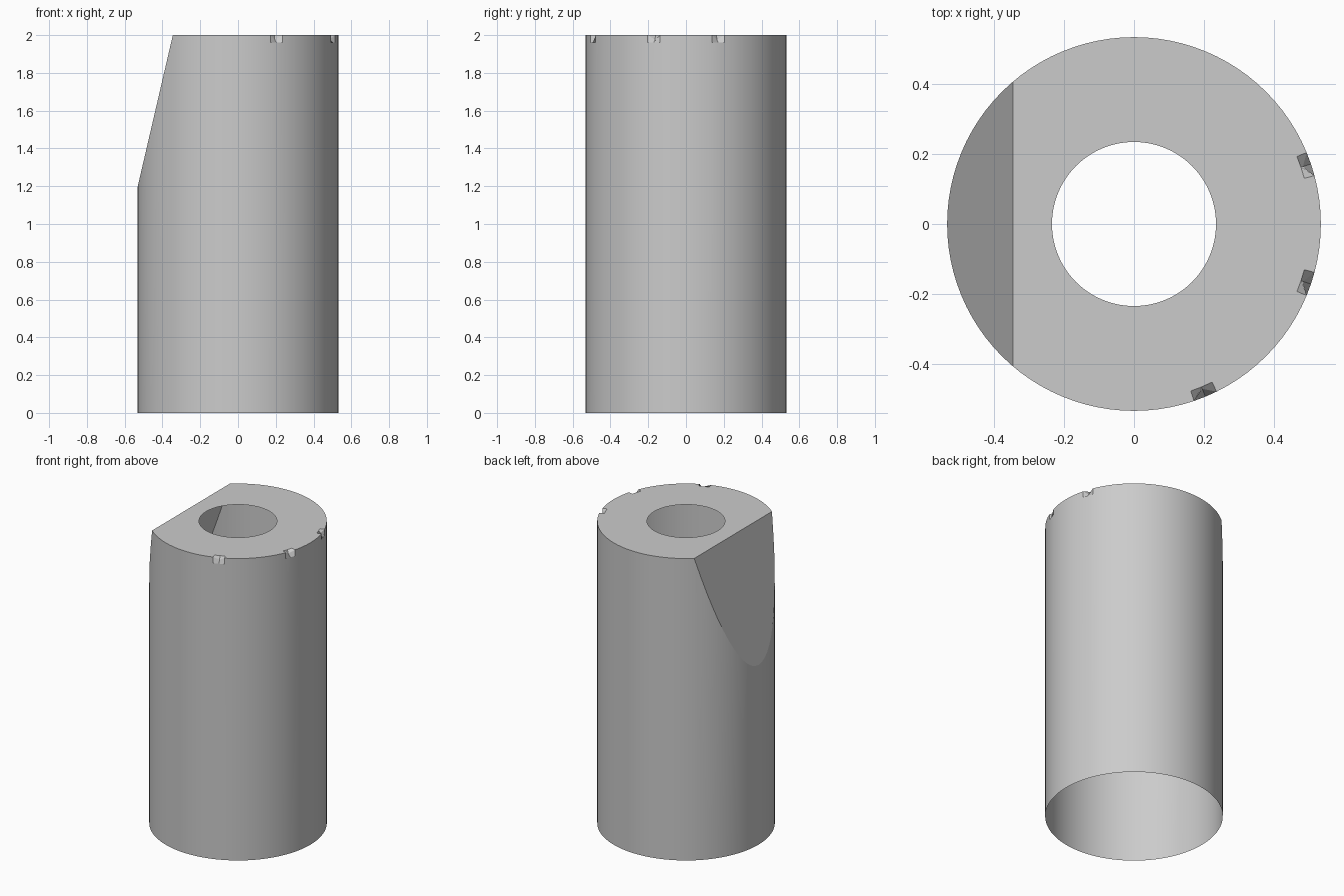
import bpy, bmesh, math
from mathutils import Vector

if "Cube" in bpy.data.objects:
    bpy.data.objects.remove(bpy.data.objects["Cube"])

R, HOLE, H, N = 0.533, 0.234, 2.0, 96

mat = bpy.data.materials.new("plain grey")
mat.diffuse_color = (0.6, 0.6, 0.6, 1)
mat.use_nodes = True
mat.node_tree.nodes["Principled BSDF"].inputs["Base Color"].default_value = mat.diffuse_color

# Thin open-bottomed sleeve: wall, rim and top ring from one turned profile
profile = [(R, 0), (R, H - 0.04), (R, H), (R - 0.03, H), (HOLE, H)]
bm = bmesh.new()
rings = [[bm.verts.new((r * math.cos(2 * math.pi * i / N),
                        r * math.sin(2 * math.pi * i / N), z))
          for i in range(N)] for r, z in profile]
for a, b in zip(rings, rings[1:]):
    for i in range(N):
        j = (i + 1) % N
        bm.faces.new((a[i], a[j], b[j], b[i]))

# Small chips in the top rim
for angle in (18.5, -20.5, -69):
    v = rings[2][round(angle / 360 * N) % N]
    inward = -Vector((v.co.x, v.co.y, 0)).normalized()
    v.co += inward * 0.024 + Vector((0, 0, -0.024))

# Slanted flat cut on the left side, closed with one face
top, low = Vector((-0.345, 0, H)), Vector((-R, 0, 1.19))
slope = (top - low).normalized()
normal = Vector((-slope.z, 0, slope.x))
cut = bmesh.ops.bisect_plane(bm, geom=bm.verts[:] + bm.edges[:] + bm.faces[:],
                             dist=1e-5, plane_co=top, plane_no=normal,
                             clear_outer=True)
edges = [e for e in cut["geom_cut"]
         if isinstance(e, bmesh.types.BMEdge) and e.is_boundary]
bmesh.ops.edgeloop_fill(bm, edges=edges)
bmesh.ops.recalc_face_normals(bm, faces=bm.faces[:])
if max(bm.faces, key=lambda f: f.calc_center_median().x).normal.x < 0:
    bmesh.ops.reverse_faces(bm, faces=bm.faces[:])

mesh = bpy.data.meshes.new("sleeve")
bm.to_mesh(mesh)
bm.free()
mesh.materials.append(mat)
sleeve = bpy.data.objects.new("sleeve", mesh)
bpy.context.collection.objects.link(sleeve)

# Smooth wall with crisp rim and cut edges
bpy.context.view_layer.objects.active = sleeve
sleeve.select_set(True)
bpy.ops.object.shade_smooth_by_angle(angle=math.radians(12))
